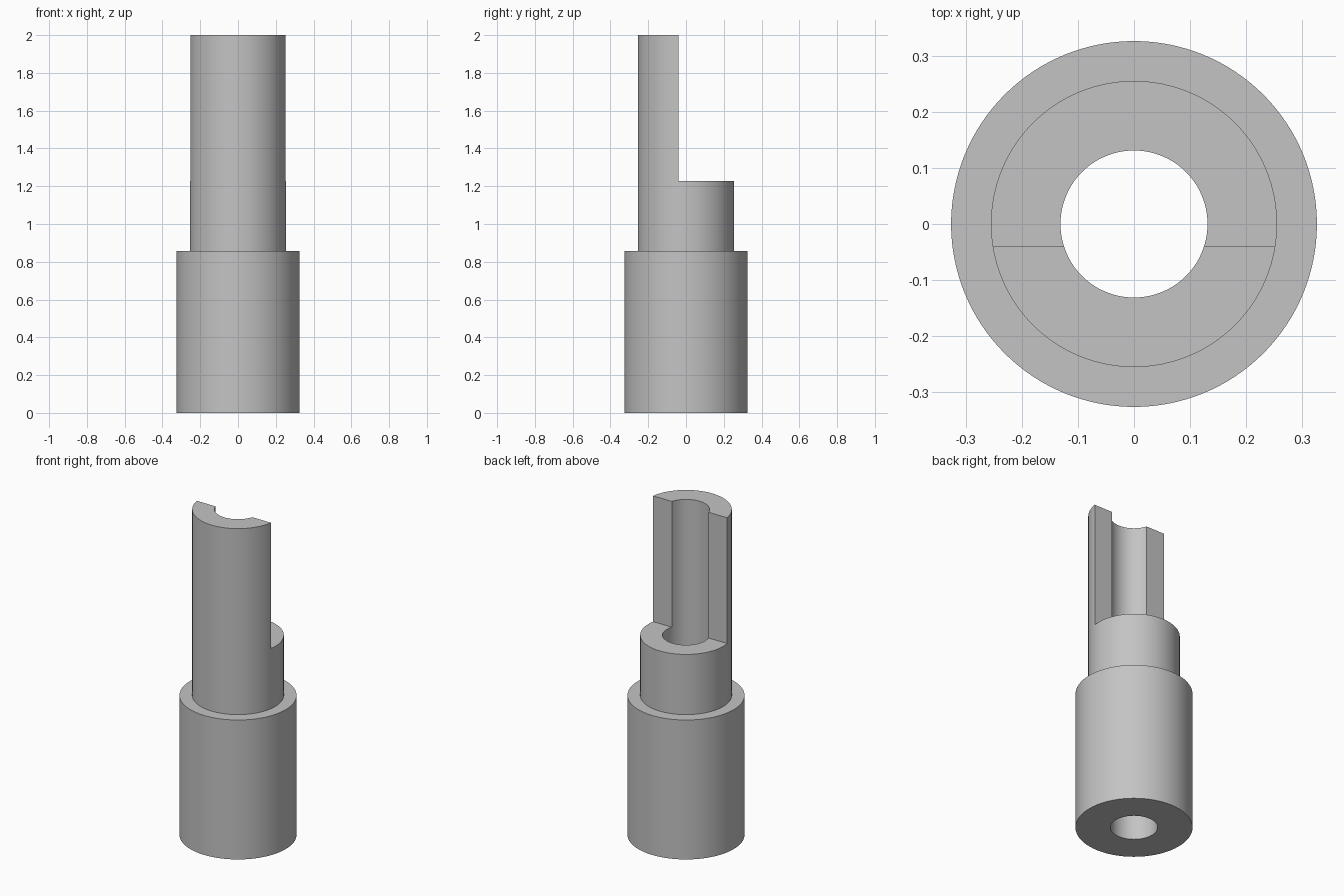
import bpy, bmesh, math

if "Cube" in bpy.data.objects:
    bpy.data.objects.remove(bpy.data.objects["Cube"])

R_BASE, R_NECK, R_BORE = 0.326, 0.255, 0.131
Z_STEP, Z_LEDGE, Z_TOP = 0.857, 1.227, 2.0
Y_CUT, SEGMENTS = -0.04, 128

grey = bpy.data.materials.new("plain grey")
grey.diffuse_color = (0.55, 0.55, 0.55, 1)
grey.use_nodes = True
grey.node_tree.nodes["Principled BSDF"].inputs["Base Color"].default_value = grey.diffuse_color


def add_object(name, bm):
    bmesh.ops.recalc_face_normals(bm, faces=bm.faces)
    mesh = bpy.data.meshes.new(name)
    bm.to_mesh(mesh)
    bm.free()
    mesh.materials.append(grey)
    obj = bpy.data.objects.new(name, mesh)
    bpy.context.collection.objects.link(obj)
    return obj


# Stepped sleeve with a through bore, turned from a closed profile
profile = [(R_BORE, 0), (R_BASE, 0), (R_BASE, Z_STEP), (R_NECK, Z_STEP),
           (R_NECK, Z_TOP), (R_BORE, Z_TOP)]
bm = bmesh.new()
rings = []
for i in range(SEGMENTS):
    a = 2 * math.pi * i / SEGMENTS
    rings.append([bm.verts.new((r * math.cos(a), r * math.sin(a), z)) for r, z in profile])
for i, ring in enumerate(rings):
    nxt = rings[(i + 1) % SEGMENTS]
    for j in range(len(profile)):
        k = (j + 1) % len(profile)
        bm.faces.new((ring[j], nxt[j], nxt[k], ring[k]))
sleeve = add_object("stepped_sleeve", bm)

# Block that removes the back of the upper tube
bm = bmesh.new()
bmesh.ops.create_cube(bm, size=1)
for v in bm.verts:
    v.co.x *= 1.0
    v.co.y = Y_CUT if v.co.y < 0 else 0.5
    v.co.z = Z_LEDGE if v.co.z < 0 else 2.3
cutter = add_object("back_cutter", bm)
cutter.hide_render = True
cutter.hide_set(True)

# Cut the half-open trough
mod = sleeve.modifiers.new("back cut", 'BOOLEAN')
mod.operation = 'DIFFERENCE'
mod.solver = 'EXACT'
mod.object = cutter
bpy.context.view_layer.objects.active = sleeve
sleeve.select_set(True)
bpy.ops.object.modifier_apply(modifier=mod.name)
bpy.data.objects.remove(cutter)

# Smooth round walls, crisp edges
bpy.ops.object.shade_smooth_by_angle(angle=math.radians(30))
